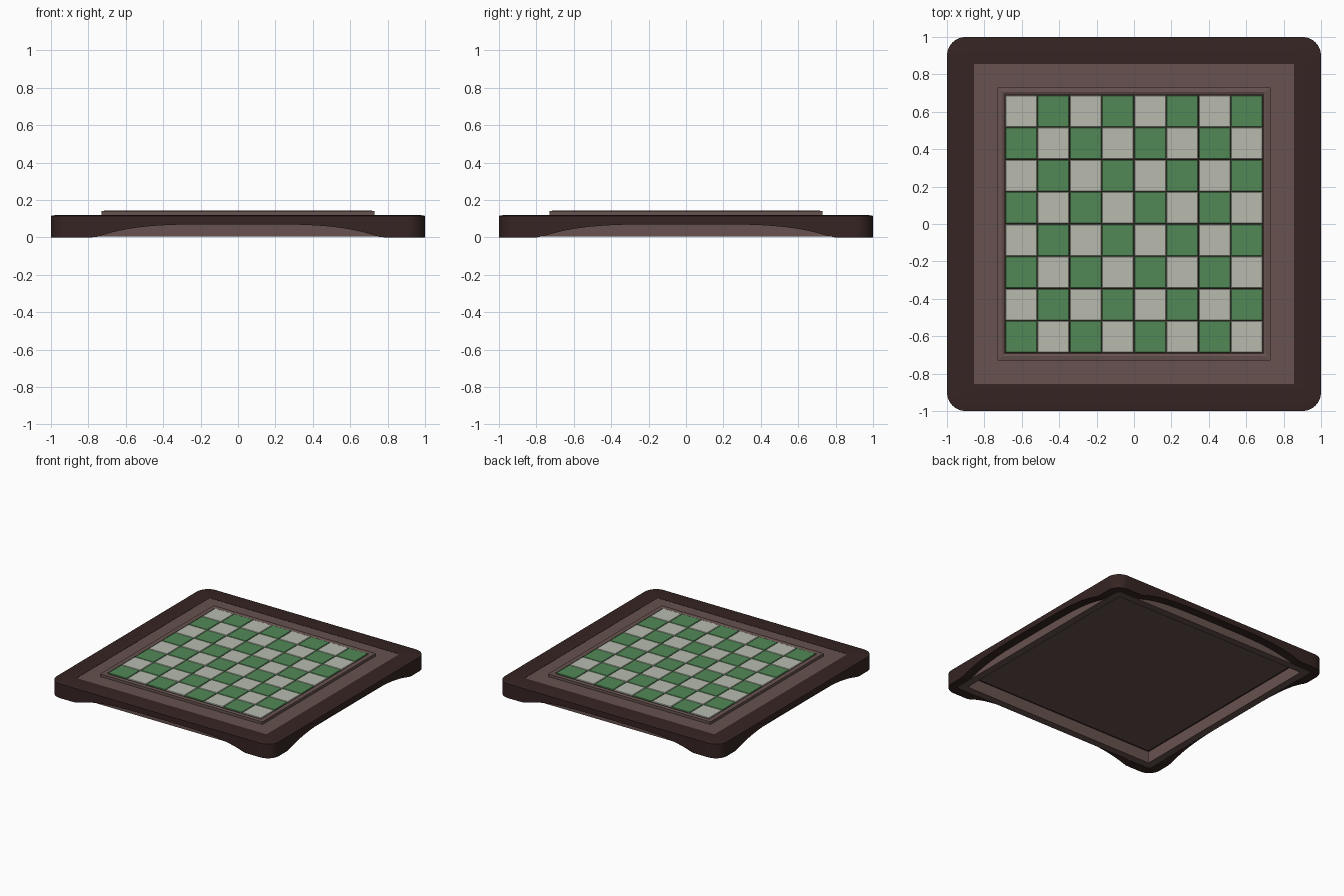
import bpy, bmesh, math

if "Cube" in bpy.data.objects:
    bpy.data.objects.remove(bpy.data.objects["Cube"])

SIDE_N, ARC_N = 40, 8


def material(name, rgb):
    m = bpy.data.materials.new(name)
    m.diffuse_color = (*rgb, 1)
    m.use_nodes = True
    m.node_tree.nodes["Principled BSDF"].inputs["Base Color"].default_value = m.diffuse_color
    return m


DARK = material("dark_wood", (0.036, 0.018, 0.016))
BROWN = material("brown_wood", (0.135, 0.085, 0.077))
GREEN = material("green_tile", (0.085, 0.25, 0.095))
PALE = material("pale_tile", (0.48, 0.50, 0.43))


def arch(t, reach):
    """Height of the flattened arch under each side."""
    return 0.07 * max(0.0, 1 - abs(t / reach) ** 4)


def loop(half, r, z):
    """Rounded square loop; z is a height, or None to follow the arches."""
    pts = []
    lim = half - r
    for k in range(4):
        reach = 0.76 if k % 2 == 0 else 0.78
        a = k * math.pi / 2
        side = []
        for i in range(SIDE_N + 1):
            s = -0.84 + 1.68 * i / SIDE_N
            t = max(-lim, min(lim, s))
            side.append((t, -half, arch(t, reach) if z is None else z))
        for i in range(ARC_N + 1):
            b = -math.pi / 2 + i * math.pi / 2 / ARC_N
            side.append((lim + r * math.cos(b), -lim + r * math.sin(b), z or 0.0))
        pts += [(x * math.cos(a) - y * math.sin(a),
                 x * math.sin(a) + y * math.cos(a), h) for x, y, h in side]
    return pts


def finish(name, bm, mat, smooth=False):
    bmesh.ops.recalc_face_normals(bm, faces=bm.faces)
    me = bpy.data.meshes.new(name)
    bm.to_mesh(me)
    bm.free()
    me.materials.append(mat)
    ob = bpy.data.objects.new(name, me)
    bpy.context.collection.objects.link(ob)
    if smooth:
        bpy.context.view_layer.objects.active = ob
        ob.select_set(True)
        bpy.ops.object.shade_smooth_by_angle(angle=math.radians(30))
        ob.select_set(False)
    return ob


def ring(name, sections, mat):
    """Closed ring lofted through a list of (half, radius, z) sections."""
    bm = bmesh.new()
    rows = [[bm.verts.new(p) for p in loop(*s)] for s in sections]
    for a, b in zip(rows, rows[1:] + rows[:1]):
        for i in range(len(a)):
            j = (i + 1) % len(a)
            bm.faces.new((a[i], a[j], b[j], b[i]))
    bmesh.ops.remove_doubles(bm, verts=bm.verts, dist=1e-5)
    return finish(name, bm, mat, True)


def add_box(bm, cx, cy, half, z0, z1, bevel=0.0):
    vs = bmesh.ops.create_cube(bm, size=1)["verts"]
    for v in vs:
        v.co = (cx + v.co.x * 2 * half, cy + v.co.y * 2 * half,
                z0 + (v.co.z + 0.5) * (z1 - z0))
    if bevel:
        top = [e for e in {e for v in vs for e in v.link_edges}
               if all(v.co.z > z1 - 1e-6 for v in e.verts)]
        bmesh.ops.bevel(bm, geom=top, offset=bevel, segments=1, affect='EDGES')


# dark outer frame with arched sides and corner feet
ring("outer_frame", [(1.0, 0.1, None), (1.0, 0.1, 0.115), (0.97, 0.08, 0.12),
                     (0.855, 0.004, 0.12), (0.855, 0.004, 0.1),
                     (0.93, 0.03, 0.1), (0.93, 0.03, None)], DARK)

# brown skirt seen through the arches
ring("inner_skirt", [(0.929, 0.03, 0.005), (0.929, 0.03, 0.1),
                     (0.87, 0.004, 0.1), (0.87, 0.004, 0.005)], BROWN)

# top panel, closing the hollow underside
bm = bmesh.new()
add_box(bm, 0, 0, 0.856, 0.1, 0.118)
finish("top_panel", bm, BROWN)

# raised border around the squares
ring("board_border", [(0.73, 0.003, 0.117), (0.73, 0.003, 0.14), (0.705, 0.003, 0.144),
                      (0.694, 0.003, 0.139), (0.694, 0.003, 0.117)], BROWN)

# dark bed showing in the joints between squares
bm = bmesh.new()
add_box(bm, 0, 0, 0.695, 0.117, 0.137)
finish("square_bed", bm, DARK)

# checkered squares
S = 0.1725
for parity, (name, mat) in enumerate((("green_squares", GREEN), ("pale_squares", PALE))):
    bm = bmesh.new()
    for c in range(8):
        for r in range(8):
            if (c + r) % 2 == parity:
                add_box(bm, (c - 3.5) * S, (r - 3.5) * S, S / 2 - 0.002, 0.13, 0.144, 0.003)
    finish(name, bm, mat)
